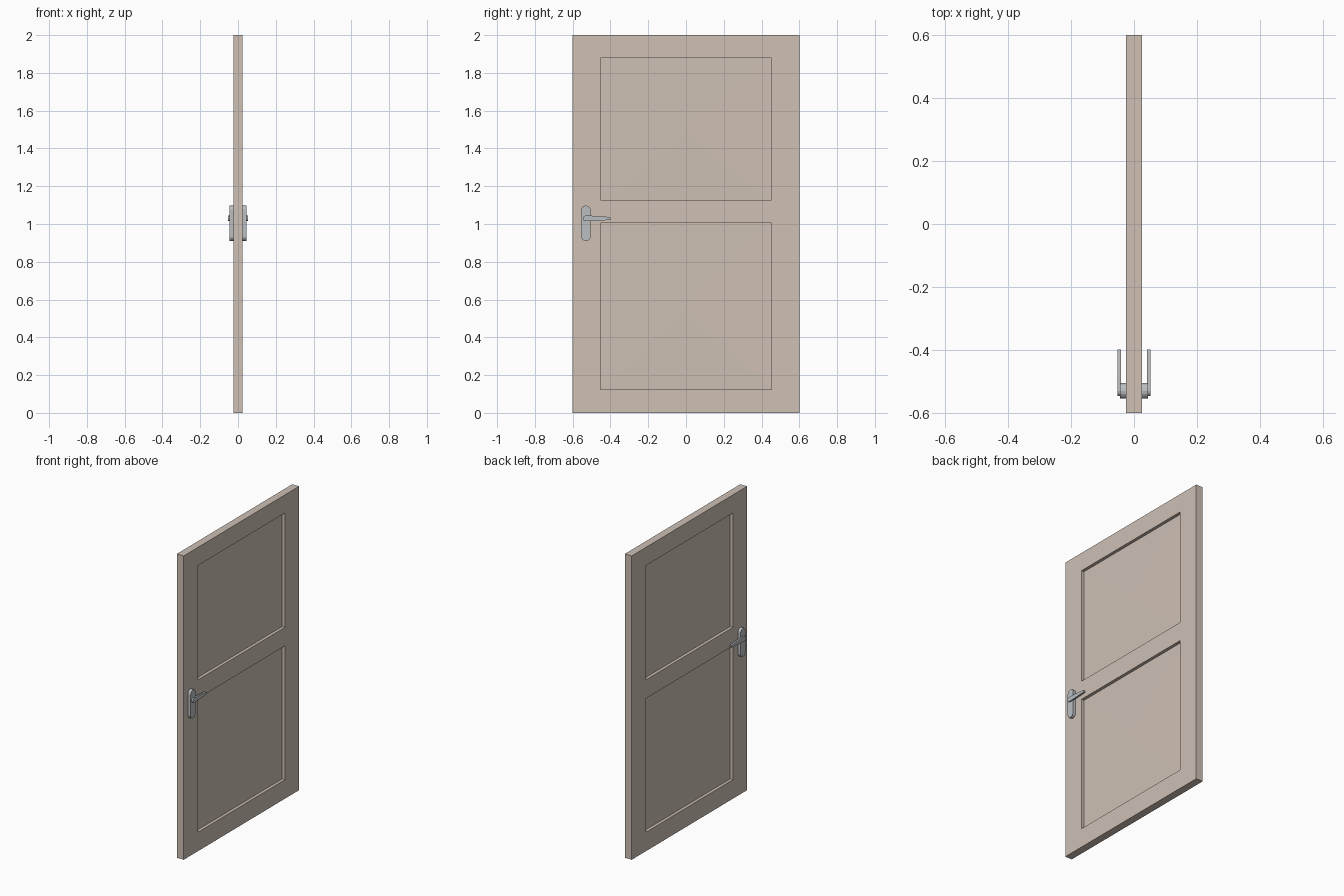
import bpy, bmesh, math

if "Cube" in bpy.data.objects:
    bpy.data.objects.remove(bpy.data.objects["Cube"])


def material(name, color):
    m = bpy.data.materials.new(name)
    m.diffuse_color = (*color, 1)
    m.use_nodes = True
    m.node_tree.nodes["Principled BSDF"].inputs["Base Color"].default_value = m.diffuse_color
    return m


def add_object(name, bm, mat):
    bmesh.ops.recalc_face_normals(bm, faces=bm.faces)
    mesh = bpy.data.meshes.new(name)
    bm.to_mesh(mesh)
    bm.free()
    mesh.materials.append(mat)
    ob = bpy.data.objects.new(name, mesh)
    bpy.context.collection.objects.link(ob)
    return ob


def mirror_x(ob):
    mod = ob.modifiers.new("Mirror", 'MIRROR')
    mod.use_axis = (True, False, False)
    return mod


wood = material("beige_wood", (0.62, 0.53, 0.46))
metal = material("grey_metal", (0.5, 0.52, 0.54))

# Door leaf: one half as a framed grid, mirrored through the thickness
HALF, PANEL, PEAK = 0.025, 0.005, 0.008
ys = (-0.6, -0.453, 0.453, 0.6)
zs = (0, 0.125, 1.005, 1.128, 1.88, 2)
bm = bmesh.new()
grid = [[bm.verts.new((HALF, y, z)) for z in zs] for y in ys]
panels = []
for i in range(3):
    for j in range(5):
        f = bm.faces.new((grid[i][j], grid[i + 1][j],
                          grid[i + 1][j + 1], grid[i][j + 1]))
        if i == 1 and j in (1, 3):
            panels.append(f)

# Outer edges run back to the middle plane
rim = [e for e in bm.edges if e.is_boundary]
ret = bmesh.ops.extrude_edge_only(bm, edges=rim)
for v in ret["geom"]:
    if isinstance(v, bmesh.types.BMVert):
        v.co.x = 0

# Recessed panels with a very shallow raised centre
sunk = bmesh.ops.inset_individual(bm, faces=panels, thickness=0)
for f in panels:
    for v in f.verts:
        v.co.x = PANEL
for v in bmesh.ops.poke(bm, faces=panels)["verts"]:
    v.co.x = PEAK
door = add_object("door_leaf", bm, wood)
mirror_x(door)


def prism(name, outline, x0, x1, chamfer=0.0):
    """Extrude a y-z outline from x0 to x1, chamfer its outer rim, mirror it."""
    bm = bmesh.new()
    face = bm.faces.new([bm.verts.new((x0, y, z)) for y, z in outline])
    ret = bmesh.ops.extrude_face_region(bm, geom=[face])
    for v in ret["geom"]:
        if isinstance(v, bmesh.types.BMVert):
            v.co.x = x1
    if chamfer:
        edges = [e for e in bm.edges if all(v.co.x == x1 for v in e.verts)]
        bmesh.ops.bevel(bm, geom=edges, offset=chamfer, segments=1, affect='EDGES')
    ob = add_object(name, bm, metal)
    mod = mirror_x(ob)
    mod.use_mirror_merge = False
    return ob


def arc(cy, cz, r, a0, a1, n):
    return [(cy + r * math.cos(math.radians(a0 + (a1 - a0) * k / n)),
             cz + r * math.sin(math.radians(a0 + (a1 - a0) * k / n)))
            for k in range(n + 1)]


# Backplates: tall rounded plates
plate = arc(-0.53, 1.073, 0.025, 0, 180, 8) + arc(-0.53, 0.935, 0.025, 180, 360, 8)
prism("handle_backplate", plate, 0.02, 0.044, 0.003)

# Levers: tapering bars with a rounded pivot end
lever = (arc(-0.531, 1.030, 0.015, 90, 270, 6)
         + [(-0.48, 1.017), (-0.403, 1.021), (-0.399, 1.024),
            (-0.399, 1.034), (-0.403, 1.037), (-0.48, 1.043)])
prism("handle_lever", lever, 0.041, 0.053, 0.002)
